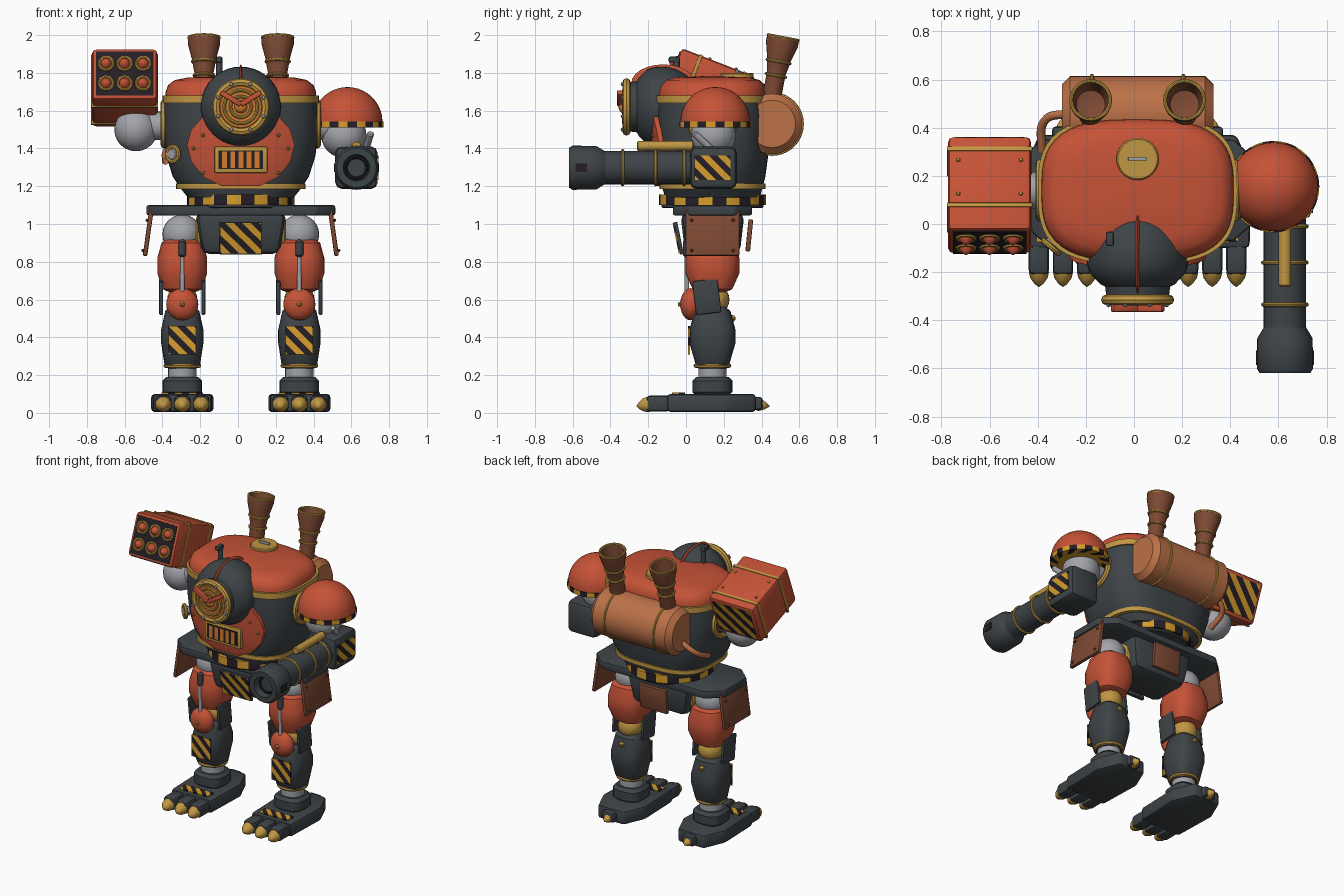
import bpy, bmesh, math
from mathutils import Matrix, Vector, Euler

if "Cube" in bpy.data.objects:
    bpy.data.objects.remove(bpy.data.objects["Cube"])

PI = math.pi
COLORS = {"gunmetal": (.048, .057, .064), "red_paint": (.56, .085, .038), "brass": (.53, .31, .055),
          "hazard_yellow": (.68, .34, .025), "black": (.018, .013, .018), "copper": (.5, .165, .065),
          "rust_brown": (.21, .068, .034), "steel": (.36, .37, .40), "eye_orange": (.66, .20, .03)}
MATS = {}
for n, c in COLORS.items():
    MATS[n] = bpy.data.materials.new(n)
    MATS[n].diffuse_color = (*c, 1)
CX, CY = .015, .14
FRONT = (PI / 2, 0, 0)      # local z points to -y
SIDE = (0, PI / 2, 0)       # local z points to +x
FRAME = Matrix()


def at(x, y, z, rx=0):
    global FRAME
    FRAME = Matrix.Translation((x, y, z)) @ Matrix.Rotation(rx, 4, 'X')


def mesh(name, bm, mats, loc=(0, 0, 0), rot=(0, 0, 0)):
    bmesh.ops.remove_doubles(bm, verts=bm.verts, dist=1e-5)
    bmesh.ops.recalc_face_normals(bm, faces=bm.faces)
    for f in bm.faces:
        f.smooth = True
    for e in bm.edges:
        e.smooth = e.calc_face_angle(0) < .6
    me = bpy.data.meshes.new(name)
    bm.to_mesh(me)
    bm.free()
    for m in mats.split():
        me.materials.append(MATS[m])
    ob = bpy.data.objects.new(name, me)
    ob.matrix_world = FRAME @ Matrix.Translation(loc) @ Euler(rot).to_matrix().to_4x4()
    bpy.context.collection.objects.link(ob)
    return ob


def box(name, size, loc, mat, bevel=.01, rot=(0, 0, 0), taper=1):
    bm = bmesh.new()
    bmesh.ops.create_cube(bm, size=1)
    for v in bm.verts:
        k = taper if v.co.z < 0 else 1
        v.co = Vector((v.co.x * size[0] * k, v.co.y * size[1] * k, v.co.z * size[2]))
    if bevel:
        bmesh.ops.bevel(bm, geom=bm.edges[:], offset=bevel, segments=2, profile=.5, affect='EDGES')
    return mesh(name, bm, mat, loc, rot)


def prism(name, pts, z0, z1, mat, bevel, loc=(0, 0, 0)):
    bm = bmesh.new()
    f = bm.faces.new([bm.verts.new((x, y, z0)) for x, y in pts])
    r = bmesh.ops.extrude_face_region(bm, geom=[f])
    for v in r["geom"]:
        if isinstance(v, bmesh.types.BMVert):
            v.co.z = z1
    bmesh.ops.bevel(bm, geom=bm.edges[:], offset=bevel, segments=2, profile=.5, affect='EDGES')
    return mesh(name, bm, mat, loc)


def lathe(name, prof, mat, loc=(0, 0, 0), rot=(0, 0, 0), seg=32, p=2, closed=False, stripe=0):
    """Profile of (rx, z) or (rx, z, ry) swept round a superellipse."""
    bm = bmesh.new()
    rows = []
    for i, q in enumerate(prof):
        row = []
        for k in range(seg):
            a = 2 * PI * (k + (stripe if i in (1, 2) else 0)) / seg
            c, s = math.cos(a), math.sin(a)
            r = (abs(c) ** p + abs(s) ** p) ** (-1 / p)
            row.append(bm.verts.new((q[0] * r * c, q[-1 if len(q) == 3 else 0] * r * s, q[1])))
        rows.append(row)
    n = len(rows)
    for i in range(n if closed else n - 1):
        for k in range(seg):
            j = (k + 1) % seg
            f = bm.faces.new((rows[i][k], rows[i][j], rows[(i + 1) % n][j], rows[(i + 1) % n][k]))
            f.material_index = (k // stripe) % 2 if stripe else 0
    if not closed:
        for row, q in ((rows[0], prof[0]), (rows[-1], prof[-1])):
            if q[0] > 1e-4:
                bm.faces.new(row)
    return mesh(name, bm, mat, loc, rot)


def rod(name, r, length, mat, loc, rot=(0, 0, 0), b=.006, seg=24):
    h = length / 2
    return lathe(name, [(r - b, -h), (r, b - h), (r, h - b), (r - b, h)], mat, loc, rot, seg)


def ring(name, R, r, mat, loc=(0, 0, 0), rot=(0, 0, 0), seg=32):
    prof = [(R + r * math.cos(k * PI / 4), r * math.sin(k * PI / 4)) for k in range(8)]
    return lathe(name, prof, mat, loc, rot, seg, closed=True)


def ball(name, r, mat, loc, scale=(1, 1, 1), seg=24):
    bm = bmesh.new()
    bmesh.ops.create_uvsphere(bm, u_segments=seg, v_segments=seg // 2, radius=r)
    bmesh.ops.scale(bm, vec=scale, verts=bm.verts)
    return mesh(name, bm, mat, loc)


def hazard(name, w, h, loc, rot=FRONT, step=.032, thick=.009):
    bm = bmesh.new()
    bmesh.ops.create_cube(bm, size=1)
    bmesh.ops.scale(bm, vec=(w, h, thick), verts=bm.verts)
    n = int((w + h) / step) + 1
    for k in range(-n, n):
        bmesh.ops.bisect_plane(bm, geom=bm.verts[:] + bm.edges[:] + bm.faces[:],
                               plane_co=(k * step * 1.41, 0, 0), plane_no=(1, 1, 0))
    for f in bm.faces:
        c = f.calc_center_median()
        f.material_index = math.floor((c.x + c.y) / (step * 1.41)) % 2
    return mesh(name, bm, "hazard_yellow black", loc, rot)


def hazard_band(name, r, z0, z1, loc=(0, 0, 0), seg=48):
    lathe(name, [(r - .05, z0), (r, z0), (r, z1), (r - .05, z1)][::-1], "hazard_yellow black",
          loc, seg=seg, stripe=2)


# ---- torso ----
at(CX, CY, 0)
HULL = [(.28, 1.14, .25), (.32, 1.19, .265), (.36, 1.25, .28), (.395, 1.36, .295), (.41, 1.48, .3),
        (.412, 1.58, .3), (.402, 1.67, .295)]
lathe("torso_hull", HULL, "gunmetal", seg=64, p=3)
lathe("torso_cap", [(.40, 1.66, .295), (.398, 1.70, .293), (.385, 1.735, .28), (.35, 1.762, .25),
                    (.28, 1.776, .2), (0, 1.785, 0)], "red_paint", seg=64, p=3)
for nm, z, rx, ry, h in (("upper_trim", 1.66, .414, .308, .02), ("lower_trim", 1.2, .342, .28, .014)):
    lathe(nm, [(rx - .03, z - h, ry - .03), (rx, z - h, ry), (rx, z + h, ry), (rx - .03, z + h, ry - .03)],
          "brass", seg=64, p=3, closed=True)
rod("top_hatch", .088, .03, "brass", (0, .13, 1.785), seg=32)
box("hatch_handle", (.08, .014, .02), (0, .13, 1.808), "steel", .004)


def hull_y(x, z):
    for a, b in zip(HULL, HULL[1:]):
        if a[1] <= z <= b[1]:
            t = (z - a[1]) / (b[1] - a[1])
            rx, ry = a[0] + t * (b[0] - a[0]), a[2] + t * (b[2] - a[2])
            return -ry * (1 - abs(x / rx) ** 3) ** (1 / 3)


# curved belly plate that follows the hull
bm = bmesh.new()
rows = []
for z, w in ((1.2, .1), (1.25, .2), (1.33, .262), (1.42, .285), (1.5, .262), (1.57, .2)):
    xs = [w * (k / 8 - 1) for k in range(17)]
    rows.append([[bm.verts.new((x, hull_y(x, z) + o, z)) for x in xs] for o in (-.025, .02)])
for a, b in zip(rows, rows[1:]):
    for k in range(16):
        bm.faces.new((a[0][k], a[0][k + 1], b[0][k + 1], b[0][k]))
    for k in (0, 16):
        bm.faces.new((a[0][k], b[0][k], b[1][k], a[1][k]))
for r in (rows[0], rows[-1]):
    for k in range(16):
        bm.faces.new((r[0][k], r[0][k + 1], r[1][k + 1], r[1][k]))
mesh("belly_plate", bm, "red_paint")
box("grille_frame", (.28, .06, .14), (0, -.305, 1.34), "brass", .008)
box("grille_recess", (.235, .008, .1), (0, -.334, 1.34), "black", 0)
for k in range(-2, 3):
    box("grille_bar", (.026, .008, .085), (k * .043, -.338, 1.34), "eye_orange", 0)
for sx in (-1, 1):
    for x, z in ((.2, 1.47), (.2, 1.27), (.25, 1.4)):
        ball("belly_rivet", .01, "brass", (sx * x, hull_y(x, z) - .025, z), seg=8)
    ring("shoulder_collar", .11, .02, "brass", (sx * .405, 0, 1.53), SIDE)
    rod("shoulder_axle", .075, .2, "steel", (sx * .43, 0, 1.52), SIDE)
ring("valve_ring", .04, .012, "brass", (-.36, -.235, 1.37), (PI / 2, 0, -.7), 20)
rod("valve_gauge", .032, .04, "steel", (-.355, -.225, 1.37), (PI / 2, 0, -.7))

# ---- head ----
at(CX, -.13, 1.62, PI / 2)
prof = [(.213 * math.sin(a), -.213 * math.cos(a)) for a in [k * PI / 18 for k in range(12)]]
lathe("head_shell", prof + [(.155, .12), (.135, .13), (.13, .17), (.1, .19)], "gunmetal", seg=40)
ring("eye_rim", .13, .022, "brass", (0, 0, .185), seg=40)
rod("eye_disc", .115, .03, "eye_orange", (0, 0, .183), seg=32)
for R in (.088, .055):
    ring("eye_ring", R, .009, "brass", (0, 0, .2))
ball("eye_lens", .034, "eye_orange", (0, 0, .2), (1, 1, .8))
for k in range(8):
    a = (k + .5) * PI / 4
    ball("rim_rivet", .011, "steel", (.13 * math.cos(a), .13 * math.sin(a), .205), seg=8)
for sx in (-1, 1):
    box("brow", (.125, .028, .03), (sx * .053, .045, .22), "red_paint", .006, (0, 0, sx * .55))
ball("head_fin", 1, "red_paint", (0, .125, -.01), (.013, .1, .17))
rod("periscope", .017, .13, "gunmetal", (-.115, .2, -.08), FRONT)
box("periscope_head", (.032, .032, .06), (-.115, .25, -.068), "gunmetal", .008)

# ---- back tank and chimneys ----
at(CX, .455, 1.53)
rod("back_tank", .16, .63, "copper", (0, 0, 0), SIDE, .035, 40)
for sx in (-1, 1):
    at(CX, .455, 1.53)
    ring("tank_band", .16, .009, "brass", (sx * .19, 0, 0), SIDE, 40)
    at(CX + sx * .195, .44, 1.6, -.19)
    lathe("chimney", [(.05, 0), (.05, .2), (.058, .24), (.062, .27), (.086, .36), (.086, .395), (.075, .395),
                      (.06, .3), (0, .28)], "rust_brown", seg=28)
    for R, z in ((.053, .19), (.062, .265), (.081, .394)):
        ring("chimney_ring", R, .008, "brass", (0, 0, z), seg=28)
cu = bpy.data.curves.new("side_hose", 'CURVE')
cu.dimensions, cu.bevel_depth, cu.bevel_resolution = '3D', .018, 3
sp = cu.splines.new('BEZIER')
hose = ((-.27, .46, 1.47), (-.37, .43, 1.4), (-.385, .3, 1.33))
sp.bezier_points.add(2)
for bp, co in zip(sp.bezier_points, hose):
    bp.co, bp.handle_left_type, bp.handle_right_type = co, 'AUTO', 'AUTO'
cu.materials.append(MATS["copper"])
bpy.context.collection.objects.link(bpy.data.objects.new("side_hose", cu))

# ---- waist, pelvis and skirt panels ----
at(CX, CY, 0)
hazard_band("waist_band", .284, 1.1, 1.155)
rod("waist_core", .27, .07, "gunmetal", (0, 0, 1.12), seg=40)
prism("hip_plate", [(-.5, -.12), (-.4, -.21), (.4, -.21), (.5, -.12), (.5, .12), (.4, .21), (-.4, .21),
                    (-.5, .12)], 1.045, 1.1, "gunmetal", .012)
box("pelvis", (.48, .34, .22), (0, 0, .95), "gunmetal", .04, taper=.85)
hazard("front_tabard", .215, .165, (0, -.19, .925), (PI / 2 + .2, 0, 0))
box("tabard_backing", (.225, .018, .175), (0, -.178, .925), "gunmetal", .004, (.2, 0, 0))
box("rear_panel", (.21, .025, .17), (0, .195, .94), "rust_brown", .006, (-.1, 0, 0))
for sx in (-1, 1):
    box("side_panel", (.024, .285, .25), (sx * .49, 0, .955), "rust_brown", .007, (0, -sx * .14, 0))
    for y in (-.11, .11):
        for z in (.86, 1.02):
            ball("panel_rivet", .009, "rust_brown", (sx * (.505 - (z - .955) * .14), y, z), seg=8)
    ring("hip_ring", .08, .022, "brass", (sx * .215, 0, .95), SIDE)

# ---- legs ----
for sx in (-1, 1):
    at(CX + sx * .31, CY, 0)
    ball("hip_ball", .105, "steel", (0, 0, .945))
    lathe("thigh", [(.085, .92, .09), (.11, .9, .12), (.132, .82, .143), (.132, .74, .143), (.105, .655, .105),
                    (.07, .64, .07)], "red_paint", seg=24, p=2.8)
    rod("thigh_peg", .021, .1, "gunmetal", (0, -.135, .87), b=.015)
    rod("knee_piston", .012, .2, "steel", (0, -.135, .73))
    ball("knee_joint", .08, "brass", (0, .01, .6))
    ball("knee_cap", .085, "red_paint", (0, -.115, .575), (1, .65, 1))
    ball("knee_bolt", .014, "brass", (0, -.17, .575), seg=10)
    for s in (-1, 1):
        box("knee_guard", (.022, .135, .18), (s * .112, -.03, .615), "gunmetal", .008, (.12, 0, 0))
    lathe("shin", [(.07, .56, .07), (.09, .54, .095), (.112, .44, .122), (.112, .37, .122), (.095, .26, .09),
                   (.075, .235, .075)], "gunmetal", seg=24, p=3)
    hazard("shin_panel", .145, .15, (0, -.124, .385))
    ring("shin_ring", .088, .012, "brass", (0, 0, .25))
    ball("calf_bolt", .018, "brass", (0, .105, .5), seg=10)
    rod("ankle", .075, .1, "steel", (0, 0, .2))
    lathe("ankle_cuff", [(.085, .09), (.105, .11), (.105, .17), (.085, .19)], "gunmetal", seg=28, p=3)
    prism("foot", [(-.155, -.24), (.155, -.24), (.165, .08), (.1, .23), (-.1, .23), (-.165, .08)],
          .005, .1, "gunmetal", .018)
    hazard("foot_patch", .22, .07, (0, -.18, .103), (0, 0, 0), .026)
    for k in (-1, 0, 1):
        box("toe", (.085, .13, .085), (k * .1, -.285, .05), "gunmetal", .02)
        lathe("toe_claw", [(.036, 0), (.042, .015), (.036, .04), (.018, .065), (0, .078)], "brass",
              (k * .1, -.325, .047), (PI / 2 + .15, 0, 0), 14)
    box("heel", (.09, .06, .07), (0, .235, .05), "gunmetal", .015)
    lathe("heel_claw", [(.032, 0), (.034, .015), (.02, .045), (0, .07)], "brass", (0, .235, .045),
          (-PI / 2 - .15, 0, 0), 14)

# ---- cannon arm ----
at(.58, .155, 0)
lathe("shoulder_dome", [(.185 * math.cos(k * PI / 20), 1.54 + .185 * math.sin(k * PI / 20)) for k in range(11)],
      "red_paint", seg=40)
hazard_band("shoulder_band", .19, 1.51, 1.542)
rod("dome_floor", .18, .02, "gunmetal", (0, 0, 1.522), seg=40)
ball("shoulder_ball_right", .12, "steel", (-.02, -.01, 1.47))
at(.627, 0, 1.298)
box("forearm_box", (.225, .25, .225), (0, .145, 0), "gunmetal", .035)
hazard("forearm_panel", .19, .13, (.113, .14, 0), (PI / 2, 0, PI / 2))
rod("forearm_piston", .018, .16, "steel", (.06, .1, .13), (.8, .3, 0))
rod("barrel", .088, .5, "gunmetal", (0, -.22, 0), FRONT, seg=32)
lathe("muzzle", [(.088, .43), (.115, .475), (.117, .6), (.105, .62), (.07, .62), (.065, .57), (0, .57)],
      "gunmetal", rot=FRONT)
ring("bore_ring", .055, .008, "black", (0, -.572, 0), FRONT)
for s in (-1, 1):
    box("muzzle_slot", (.008, .06, .045), (s * .116, -.555, 0), "black", 0)
for y in (-.335, -.16, -.01):
    ring("barrel_band", .09, .009, "brass", (0, y, 0), FRONT)
rod("top_tube", .026, .3, "brass", (0, -.11, .115), FRONT)
for y in (-.2, -.03):
    box("tube_mount", (.03, .03, .05), (0, y, .085), "gunmetal", .004)

# ---- missile pod arm ----
at(-.54, .14, 1.5)
ball("shoulder_ball_left", .115, "steel", (0, 0, 0))
at(-.6, .12, 1.72, -.37)
box("missile_pod", (.345, .42, .29), (0, 0, 0), "red_paint", .022)
box("pod_face", (.305, .008, .25), (0, -.209, 0), "black", 0)
hazard("pod_back_panel", .29, .235, (0, .209, 0), (PI / 2, 0, PI), .04)
for y in (-.1, .15):
    for s in (-1, 1):
        box("pod_band", (.355, .018, .01), (0, y, s * .145), "brass", .003)
        box("pod_band", (.01, .018, .295), (s * .172, y, 0), "brass", .003)
for x in (-.098, 0, .098):
    for z in (-.056, .056):
        ring("missile_ring", .036, .008, "brass", (x, -.214, z), FRONT, 20)
        lathe("missile_tip", [(.03, 0), (.028, .012), (.016, .028), (0, .038)], "red_paint",
              (x, -.208, z), FRONT, 16)
for x in (-.13, .13):
    for y in (-.05, .1):
        ball("pod_rivet", .009, "brass", (x, y, .146), seg=8)

for m in bpy.data.materials:
    if m.users and not m.is_grease_pencil:
        m.use_nodes = True
        m.node_tree.nodes["Principled BSDF"].inputs["Base Color"].default_value = m.diffuse_color
